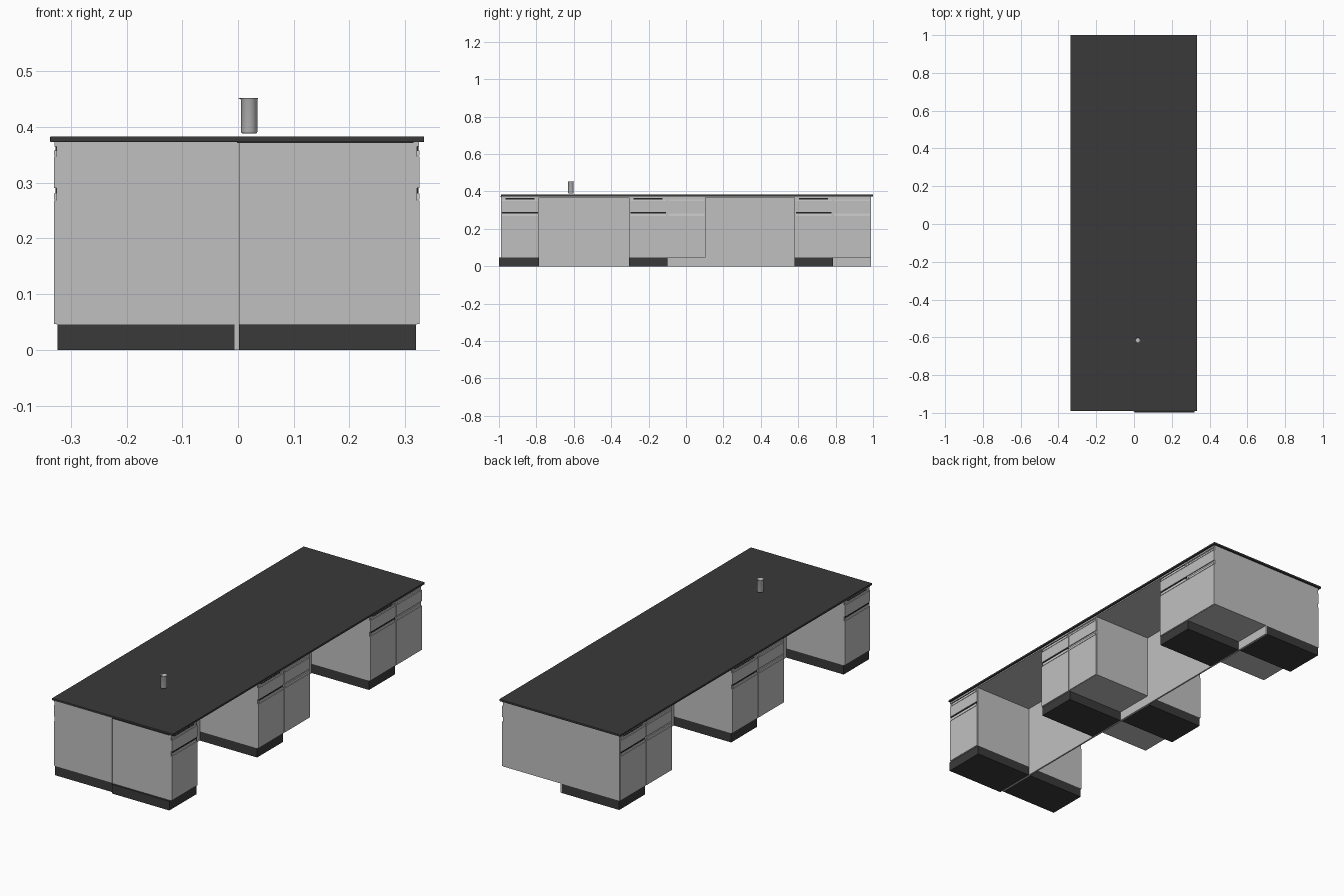
import bpy, bmesh, math

cube = bpy.data.objects.get("Cube")
if cube:
    bpy.data.objects.remove(cube, do_unlink=True)


def material(name, value):
    m = bpy.data.materials.new(name)
    m.use_nodes = True
    colour = (value, value, value, 1)
    m.diffuse_color = colour
    m.node_tree.nodes["Principled BSDF"].inputs["Base Color"].default_value = colour
    return m


GREY = material("cabinet grey", 0.53)
LIGHT = material("handle light grey", 0.62)
DARK = material("worktop charcoal", 0.042)
BLACK = material("slot black", 0.015)


def add_object(name, bm, mat):
    bmesh.ops.recalc_face_normals(bm, faces=bm.faces)
    mesh = bpy.data.meshes.new(name)
    bm.to_mesh(mesh)
    bm.free()
    mesh.materials.append(mat)
    ob = bpy.data.objects.new(name, mesh)
    bpy.context.collection.objects.link(ob)
    return ob


def box(name, x, y, z, mat, bevel=0):
    """Box from (min, max) pairs."""
    x, y, z = sorted(x), sorted(y), sorted(z)
    bm = bmesh.new()
    bmesh.ops.create_cube(bm, size=1)
    for v in bm.verts:
        v.co = [r[0] if c < 0 else r[1] for c, r in zip(v.co, (x, y, z))]
    ob = add_object(name, bm, mat)
    if bevel:
        mod = ob.modifiers.new("edge", "BEVEL")
        mod.width, mod.segments = bevel, 2
    return ob


MID = -0.002                 # x of the central partition
BOTTOM, TOP = 0.046, 0.373   # cabinet carcass heights


def cabinet(name, side, y0, y1, has_plinth):
    """Drawer-over-door unit facing +x (side 1) or -x (side -1)."""
    def X(a, b):
        return (MID + side * a, MID + side * b)
    face, back = 0.328, 0.3235
    fy = (y0 + 0.0015, y1 - 0.0015)
    hy = (y0 + 0.007, y1 - 0.007)
    box(name + "_carcass", X(0.004, back), (y0, y1), (BOTTOM, TOP), GREY)
    box(name + "_door", X(back, face), fy, (BOTTOM + 0.001, 0.268), GREY)
    box(name + "_drawer_front", X(back, face), fy, (0.291, 0.347), GREY)
    box(name + "_top_rail", X(back, face - 0.001), fy, (0.365, TOP), GREY)
    # Grip strips with the shadow slot above each one
    for tag, z0, z1, z2 in (("door", 0.270, 0.281, 0.291), ("drawer", 0.349, 0.358, 0.365)):
        box(f"{name}_{tag}_grip", X(back, face), hy, (z0, z1), LIGHT)
        inset = 0.025 if tag == "drawer" else 0.007
        if has_plinth:
            box(f"{name}_{tag}_slot", X(back, back + 0.002),
                (y0 + inset, y1 - inset), (z1, z2), BLACK)
    if has_plinth:
        py0 = y0 - 0.009 if (side > 0 and y0 < -0.9) else y0
        box(name + "_plinth", X(0.004, 0.3215), (py0, y1), (0, BOTTOM), DARK)


# Cabinets: (name, start y, end y, plinth on the +x side, plinth on the -x side)
units = [
    ("front_cabinet", -0.990, -0.785, True, True),
    ("middle_cabinet_a", -0.305, -0.100, True, False),
    ("middle_cabinet_b", -0.100, 0.105, False, True),
    ("rear_cabinet_a", 0.580, 0.785, True, False),
    ("rear_cabinet_b", 0.785, 0.990, False, True),
]
for name, y0, y1, left_plinth, right_plinth in units:
    cabinet("left_" + name, 1, y0, y1, left_plinth)
    cabinet("right_" + name, -1, y0 + (0.004 if y0 < -0.9 else 0), y1, right_plinth)

# Full-length partition, underside boards and worktop
box("central_partition", (MID - 0.004, MID + 0.004), (-0.985, 0.990), (0, TOP), GREY)
for i, (y0, y1) in enumerate(((-0.785, -0.305), (0.105, 0.580))):
    box(f"underside_board_{i + 1}", (MID - 0.327, MID + 0.327), (y0, y1), (0.367, TOP), GREY)
box("front_trim", (MID, 0.315), (-0.993, -0.985), (0.3712, 0.3745), DARK)
box("worktop", (-0.337, 0.334), (-0.990, 1.0), (TOP, 0.383), DARK, bevel=0.0015)

# Beaker: lathed open vessel with a pouring lip towards -x
profile = [(0, 0.388), (0.0115, 0.388), (0.0135, 0.389), (0.0148, 0.392), (0.0148, 0.4495),
           (0.0165, 0.452), (0.0155, 0.452), (0.0136, 0.4495), (0.0136, 0.393),
           (0.0115, 0.3905), (0, 0.3905)]
bm = bmesh.new()
verts = [bm.verts.new((r, 0, z)) for r, z in profile]
edges = [bm.edges.new(pair) for pair in zip(verts, verts[1:])]
bmesh.ops.spin(bm, geom=verts + edges, axis=(0, 0, 1), cent=(0, 0, 0),
               angle=math.tau, steps=32)
bmesh.ops.remove_doubles(bm, verts=bm.verts, dist=0.00005)
for v in bm.verts:
    if v.co.z > 0.451 and v.co.x < -0.012:
        v.co.x -= 0.003 * max(0, 1 - abs(v.co.y) / 0.008)
beaker = add_object("beaker", bm, GREY)
beaker.location = (0.020, -0.615, 0)
bpy.ops.object.select_all(action="DESELECT")
beaker.select_set(True)
bpy.context.view_layer.objects.active = beaker
bpy.ops.object.shade_smooth_by_angle(angle=math.radians(40))
